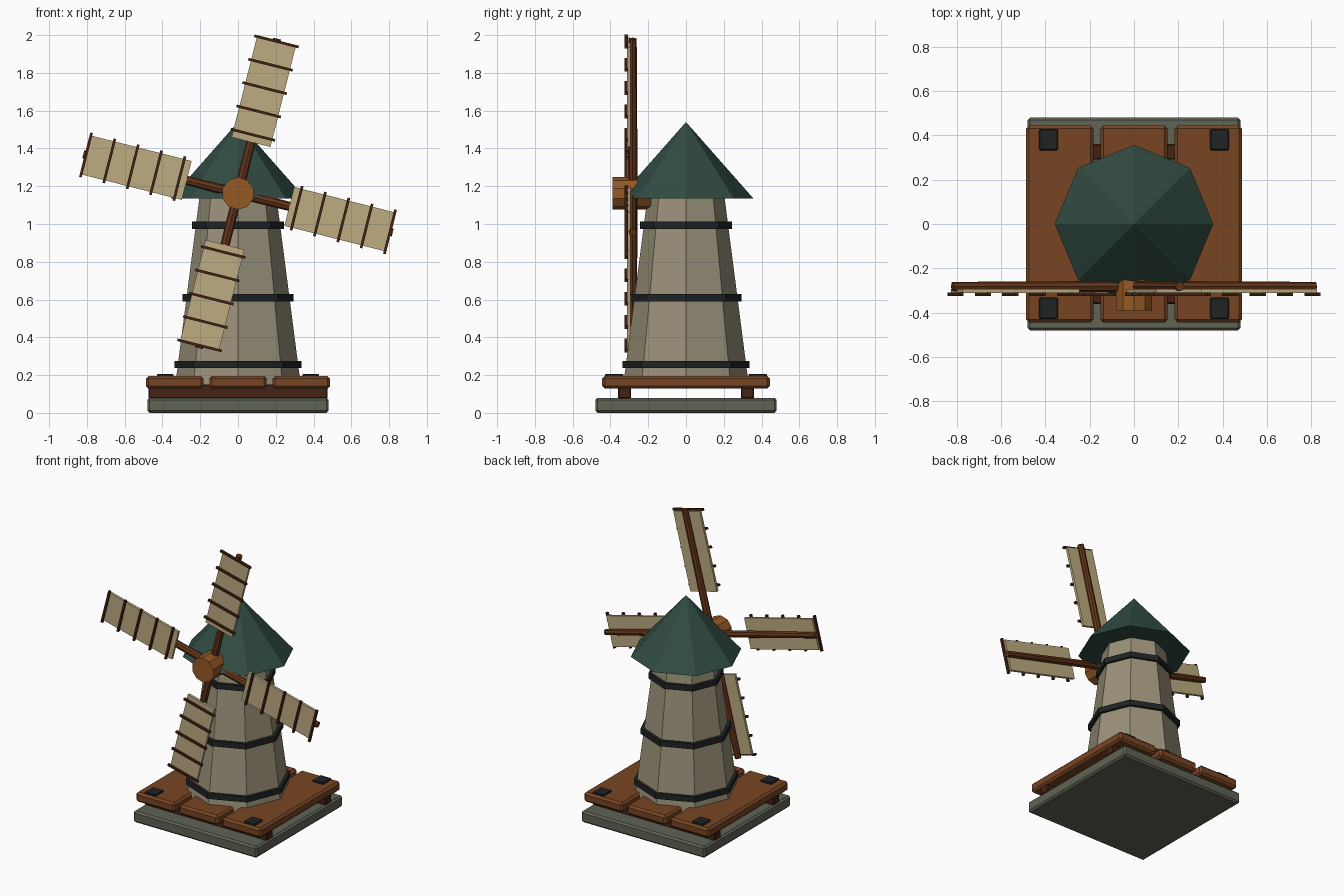
import bpy, math
from mathutils import Matrix, Vector

if "Cube" in bpy.data.objects:
    bpy.data.objects.remove(bpy.data.objects["Cube"])


def mat(name, rgb):
    m = bpy.data.materials.new(name)
    m.diffuse_color = (*rgb, 1)
    m.use_nodes = True
    m.node_tree.nodes["Principled BSDF"].inputs["Base Color"].default_value = m.diffuse_color
    return m


STONE = mat("stone", (0.115, 0.127, 0.09))
PLASTER = mat("plaster", (0.32, 0.28, 0.19))
ROOF = mat("roof_green", (0.03, 0.07, 0.055))
WOOD = mat("wood", (0.19, 0.06, 0.017))
HUB = mat("hub_wood", (0.3, 0.1, 0.017))
DARK = mat("dark_wood", (0.06, 0.016, 0.007))
STOCK = mat("stock_wood", (0.13, 0.035, 0.01))
IRON = mat("iron", (0.014, 0.017, 0.017))
CLOTH = mat("cloth", (0.51, 0.41, 0.22))


def finish(name, material, matrix):
    o = bpy.context.object
    o.name = name
    o.data.transform(matrix)
    o.data.materials.append(material)
    return o


def box(name, lo, hi, material, bevel=0.0, turn=Matrix()):
    lo, hi = Vector(lo), Vector(hi)
    bpy.ops.mesh.primitive_cube_add(size=1)
    o = finish(name, material, turn @ Matrix.Translation((lo + hi) / 2)
               @ Matrix.Diagonal((*(hi - lo), 1)))
    if bevel:
        b = o.modifiers.new("bevel", 'BEVEL')
        b.width, b.segments = bevel, 1
    return o


def cone(name, sides, r1, r2, z1, z2, material, turn=Matrix()):
    bpy.ops.mesh.primitive_cone_add(vertices=sides, radius1=r1, radius2=r2, depth=z2 - z1)
    return finish(name, material, turn @ Matrix.Translation((0, 0, (z1 + z2) / 2)))


# Stone slab, joists and deck
box("base_slab", (-0.48, -0.48, 0), (0.48, 0.48, 0.08), STONE, 0.012)
for side, y in (("front", -0.325), ("back", 0.325)):
    box(f"joist_{side}", (-0.475, y - 0.035, 0.075), (0.475, y + 0.035, 0.15), DARK, 0.006)
for i in (-1, 0, 1):
    x = i * 0.335
    box(f"deck_plank_{i + 2}", (x - 0.152, -0.444, 0.128), (x + 0.152, 0.444, 0.196), WOOD, 0.014)
for sx in (-1, 1):
    for sy in (-1, 1):
        x, y = sx * 0.385, sy * 0.38
        box("corner_plate", (x - 0.043, y - 0.048, 0.185), (x + 0.043, y + 0.048, 0.207), IRON, 0.005)

# Octagonal tower, iron bands and roof
cone("tower", 8, 0.332, 0.203, 0.15, 1.15, PLASTER)
for z, r in ((0.257, 0.337), (0.61, 0.294), (0.993, 0.243)):
    cone("tower_band", 8, r, r, z - 0.019, z + 0.019, IRON)
cone("roof", 8, 0.357, 0, 1.135, 1.54, ROOF)

# Hub along the y axis
HZ = 1.162
cone("hub", 10, 0.086, 0.086, 0.185, 0.39, HUB,
     Matrix.Translation((0, 0, HZ)) @ Matrix.Rotation(math.pi / 2, 4, 'X'))

# Four sails: stock, cloth and battens
for k in range(4):
    turn = Matrix.Translation((0, 0, HZ)) @ Matrix.Rotation(math.radians(14.2 + 90 * k), 4, 'Y')
    cone(f"sail_stock_{k + 1}", 8, 0.026, 0.021, 0.0, 0.845, STOCK,
         turn @ Matrix.Translation((0, -0.282, 0)))
    box(f"sail_cloth_{k + 1}", (-0.106, -0.312, 0.28), (0.106, -0.294, 0.825), CLOTH, 0, turn)
    for j in range(5):
        z = 0.32 + j * 0.1275
        box(f"sail_batten_{k + 1}_{j + 1}", (-0.121, -0.325, z - 0.007),
            (0.121, -0.308, z + 0.007), DARK, 0, turn)
